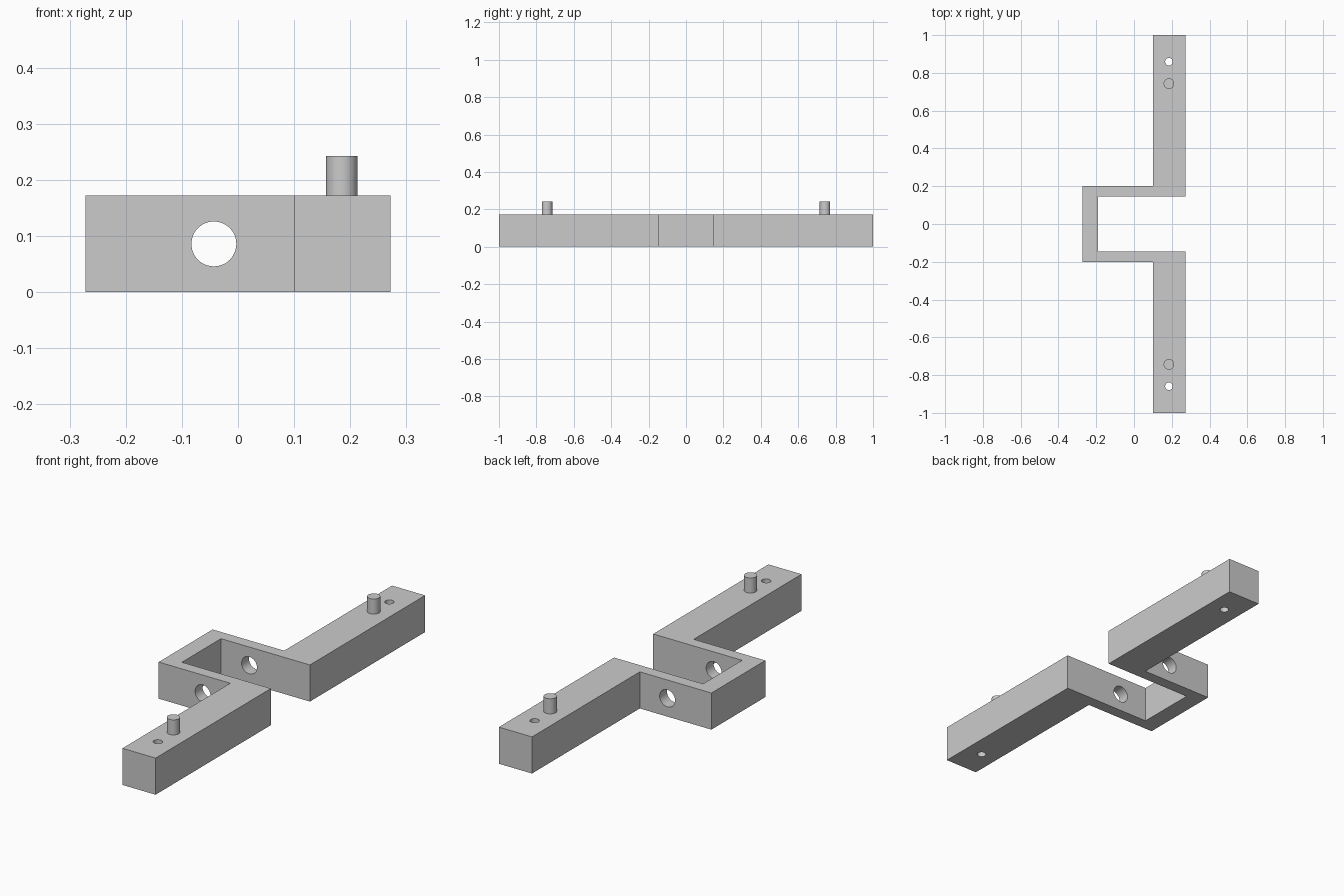
import bpy
import bmesh
from math import radians

cube = bpy.data.objects.get("Cube")
if cube:
    bpy.data.objects.remove(cube, do_unlink=True)

HEIGHT = 0.172
ARM_X = 0.185

grey = bpy.data.materials.new("plain grey")
grey.use_nodes = True
colour = (0.6, 0.6, 0.6, 1)
grey.diffuse_color = colour
grey.node_tree.nodes["Principled BSDF"].inputs["Base Color"].default_value = colour


def cylinder(name, radius, depth, location, rotation=(0, 0, 0)):
    bpy.ops.mesh.primitive_cylinder_add(
        vertices=48, radius=radius, depth=depth, location=location, rotation=rotation)
    obj = bpy.context.object
    obj.name = name
    obj.data.materials.append(grey)
    return obj


def smooth(obj):
    bpy.ops.object.select_all(action='DESELECT')
    obj.select_set(True)
    bpy.context.view_layer.objects.active = obj
    bpy.ops.object.shade_smooth_by_angle(angle=radians(30))


# Bracket: half outline mirrored across y, then extruded upward
half = [(0.272, 0.145), (0.272, 1), (0.1, 1), (0.1, 0.2), (-0.272, 0.2)]
inner = (-0.19, 0.145)
outline = [inner] + half + [(x, -y) for x, y in reversed(half)] + [(inner[0], -inner[1])]
bm = bmesh.new()
base = bm.faces.new([bm.verts.new((x, y, 0)) for x, y in outline])
top = bmesh.ops.extrude_face_region(bm, geom=[base])["geom"]
bmesh.ops.translate(bm, vec=(0, 0, HEIGHT),
                    verts=[v for v in top if isinstance(v, bmesh.types.BMVert)])
bmesh.ops.recalc_face_normals(bm, faces=bm.faces)
mesh = bpy.data.meshes.new("bracket")
bm.to_mesh(mesh)
bm.free()
mesh.materials.append(grey)
bracket = bpy.data.objects.new("bracket", mesh)
bpy.context.collection.objects.link(bracket)

# Cross bore through both walls and a screw hole near each arm end
cutters = [cylinder("cross_bore_cutter", 0.04, 0.6, (-0.043, 0, HEIGHT / 2), (radians(90), 0, 0))]
for side in (-1, 1):
    cutters.append(cylinder("screw_hole_cutter", 0.02, 0.5, (ARM_X, side * 0.859, HEIGHT / 2)))
bpy.context.view_layer.objects.active = bracket
for cutter in cutters:
    cutter.hide_render = True
    cut = bracket.modifiers.new("hole", 'BOOLEAN')
    cut.operation = 'DIFFERENCE'
    cut.solver = 'EXACT'
    cut.object = cutter
    bpy.ops.object.modifier_apply(modifier=cut.name)
    bpy.data.objects.remove(cutter, do_unlink=True)
smooth(bracket)

# Locating pegs standing on the arms
PEG_TOP, PEG_FOOT = 0.243, 0.16
for side, name in ((-1, "front_peg"), (1, "back_peg")):
    peg = cylinder(name, 0.028, PEG_TOP - PEG_FOOT,
                   (ARM_X, side * 0.743, (PEG_TOP + PEG_FOOT) / 2))
    smooth(peg)
